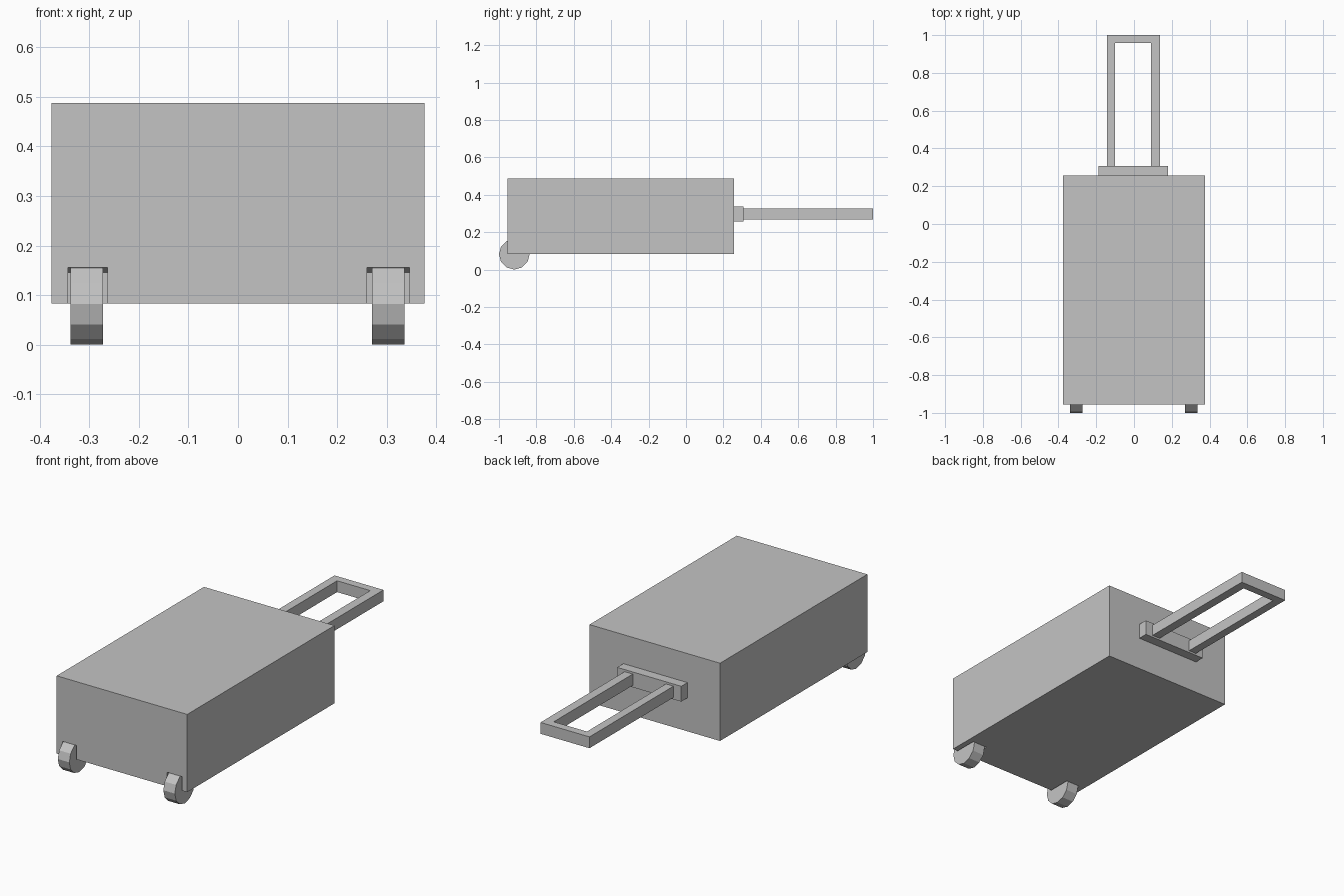
import bpy
import bmesh
from math import cos, sin, pi

old = bpy.data.objects.get("Cube")
if old:
    bpy.data.objects.remove(old, do_unlink=True)

# Single plain grey
grey = bpy.data.materials.new("plain grey")
grey.use_nodes = True
colour = (0.55, 0.55, 0.55, 1)
grey.diffuse_color = colour
grey.node_tree.nodes["Principled BSDF"].inputs["Base Color"].default_value = colour


def prism(name, outline, axis, low, high):
    """Extrude a flat outline along x (outline in y, z) or z (outline in x, y)."""
    bm = bmesh.new()

    def place(p, d):
        return (d, *p) if axis == "x" else (*p, d)

    a = [bm.verts.new(place(p, low)) for p in outline]
    b = [bm.verts.new(place(p, high)) for p in outline]
    bm.faces.new(a)
    bm.faces.new(b)
    for i in range(len(a)):
        j = (i + 1) % len(a)
        bm.faces.new((a[i], a[j], b[j], b[i]))
    bmesh.ops.recalc_face_normals(bm, faces=bm.faces)
    mesh = bpy.data.meshes.new(name)
    bm.to_mesh(mesh)
    bm.free()
    mesh.materials.append(grey)
    obj = bpy.data.objects.new(name, mesh)
    bpy.context.collection.objects.link(obj)
    return obj


def box(name, x0, x1, y0, y1, z0, z1):
    return prism(name, [(x0, y0), (x1, y0), (x1, y1), (x0, y1)], "z", z0, z1)


# Case body
body = box("case_body", -0.376, 0.376, -0.955, 0.257, 0.083, 0.488)

# Wheel wells cut into the lower front edge
well = [(-1.0, 0.05), (-0.834, 0.05), (-0.834, 0.146), (-0.86, 0.156), (-1.0, 0.156)]
for side, x0, x1 in (("right", -0.343, -0.263), ("left", 0.26, 0.346)):
    cutter = prism(side + "_wheel_well_cutter", well, "x", x0, x1)
    cutter.hide_render = True
    mod = body.modifiers.new(side + " well", "BOOLEAN")
    mod.operation = "DIFFERENCE"
    mod.solver = "EXACT"
    mod.object = cutter
    bpy.context.view_layer.objects.active = body
    bpy.ops.object.modifier_apply(modifier=mod.name)
    bpy.data.objects.remove(cutter, do_unlink=True)

# Twelve-sided wheels
radius = 0.082
rim = [(-0.918 + radius * cos(k * pi / 6), radius + radius * sin(k * pi / 6))
       for k in range(12)]
for side, x in (("right", -0.305), ("left", 0.303)):
    prism(side + "_wheel", rim, "x", x - 0.033, x + 0.033)

# Handle mount on the back end
box("handle_mount", -0.188, 0.181, 0.257, 0.308, 0.257, 0.337)

# Pull handle: one U-shaped frame
handle = [(-0.144, 0.3), (-0.144, 1.0), (0.138, 1.0), (0.138, 0.3),
          (0.091, 0.3), (0.091, 0.958), (-0.1, 0.958), (-0.1, 0.3)]
prism("pull_handle", handle, "z", 0.267, 0.326)
